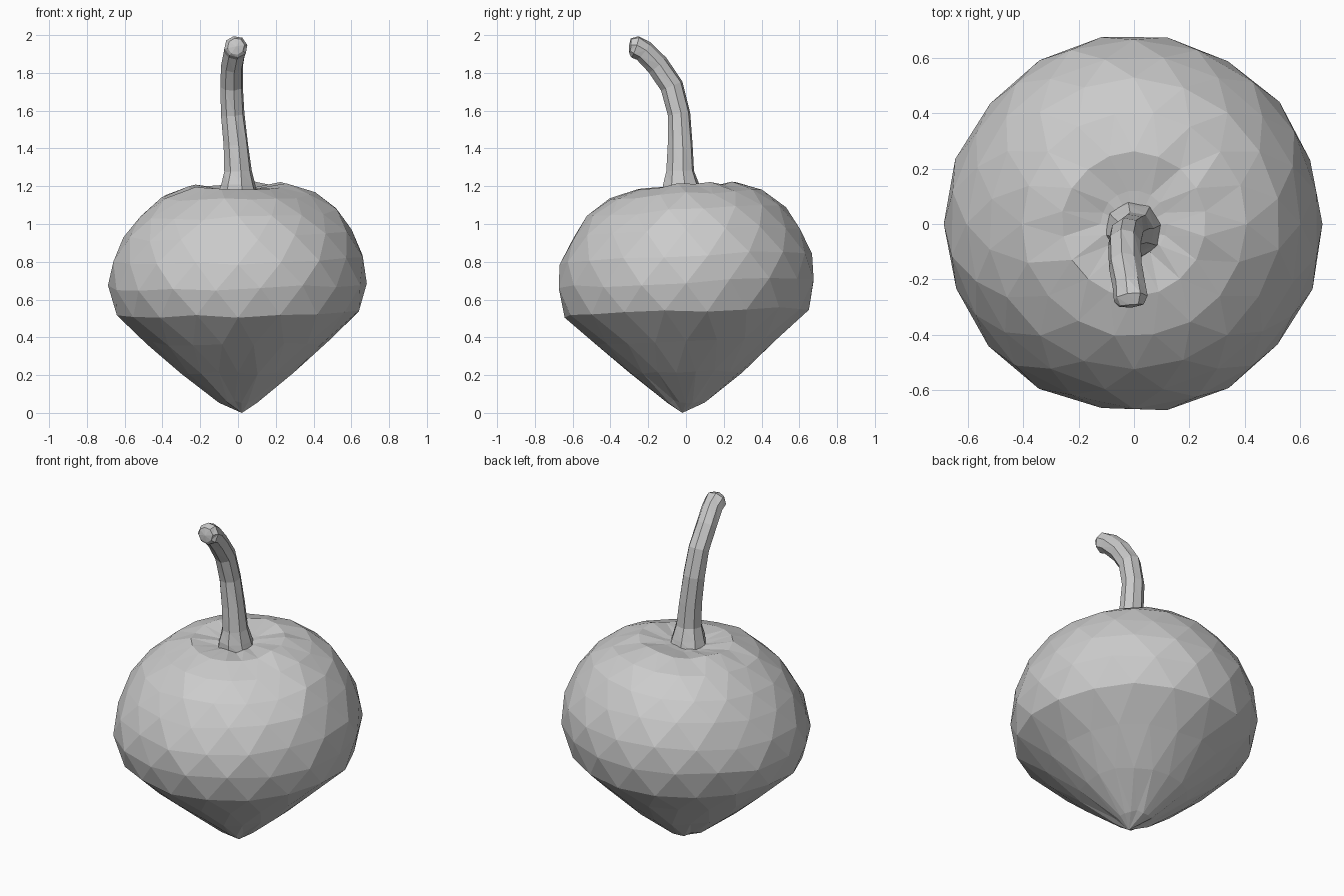
import bpy, bmesh, random
from math import sin, cos, pi
from mathutils import Vector

if "Cube" in bpy.data.objects:
    bpy.data.objects.remove(bpy.data.objects["Cube"])

random.seed(4)


def skin(name, rings, start, end, stagger):
    """Join equal-sized rings of points into a closed, flat-shaded skin."""
    bm = bmesh.new()
    loops = [[bm.verts.new(p) for p in ring] for ring in rings]
    n = len(loops[0])
    for k, (a, b) in enumerate(zip(loops, loops[1:])):
        for i in range(n):
            j = (i + 1) % n
            if stagger and k % 2:
                # upper ring is turned back half a step
                bm.faces.new((a[i], b[j], b[i]))
                bm.faces.new((a[i], a[j], b[j]))
            else:
                bm.faces.new((a[i], a[j], b[i]))
                bm.faces.new((a[j], b[j], b[i]))
    for loop, tip in ((loops[0], start), (loops[-1], end)):
        t = bm.verts.new(tip)
        for i in range(n):
            bm.faces.new((loop[i], loop[(i + 1) % n], t))
    bmesh.ops.recalc_face_normals(bm, faces=bm.faces)
    mesh = bpy.data.meshes.new(name)
    bm.to_mesh(mesh)
    bm.free()
    obj = bpy.data.objects.new(name, mesh)
    bpy.context.collection.objects.link(obj)
    return obj


# Bulbous body: pointed base, wide shoulders, shallow dimple around the stem
SIDES = 18
profile = [(.10, .06), (.30, .215), (.48, .375), (.645, .53), (.68, .68),
           (.663, .82), (.605, .95), (.525, 1.06), (.405, 1.15),
           (.26, 1.20), (.12, 1.18)]
rings = []
for k, (r, z) in enumerate(profile):
    ring = []
    for i in range(SIDES):
        a = 2 * pi * (i + .5 * (k % 2)) / SIDES
        rr = r * (1.005 + random.uniform(-.012, .008))
        x, y = rr * cos(a), rr * sin(a)
        tilt = (.05 * y + .03 * x) * min(1, z)
        ring.append((x, y, z + tilt + random.uniform(-.01, .01)))
    rings.append(ring)
skin("body", rings, (.02, -.02, 0), (0, -.02, 1.17), True)

# Stem: flared foot, straight shaft, bent forward near the top
path = [((0, -.015, 1.15), .108), ((0, -.025, 1.21), .095),
        ((0, -.03, 1.28), .074), ((-.01, -.03, 1.42), .066),
        ((-.027, -.038, 1.58), .062), ((-.035, -.075, 1.73), .062),
        ((-.032, -.15, 1.84), .060), ((-.018, -.225, 1.915), .060),
        ((-.012, -.27, 1.938), .062), ((-.010, -.295, 1.94), .045)]
points = [Vector(p) for p, _ in path]
rings = []
for k, (p, r) in enumerate(path):
    p = Vector(p)
    d = (points[min(k + 1, len(points) - 1)] - points[max(k - 1, 0)]).normalized()
    if k < 2:
        d = Vector((0, 0, 1))
    u = Vector((1, 0, 0))
    u = (u - d * u.dot(d)).normalized()
    v = d.cross(u)
    rings.append([p + (u * cos(2 * pi * i / 8 + .2) + v * sin(2 * pi * i / 8 + .2))
                  * r * random.uniform(.94, 1.04) for i in range(8)])
skin("stem", rings, points[0], points[-1] + Vector((0, -.008, 0)), False)
